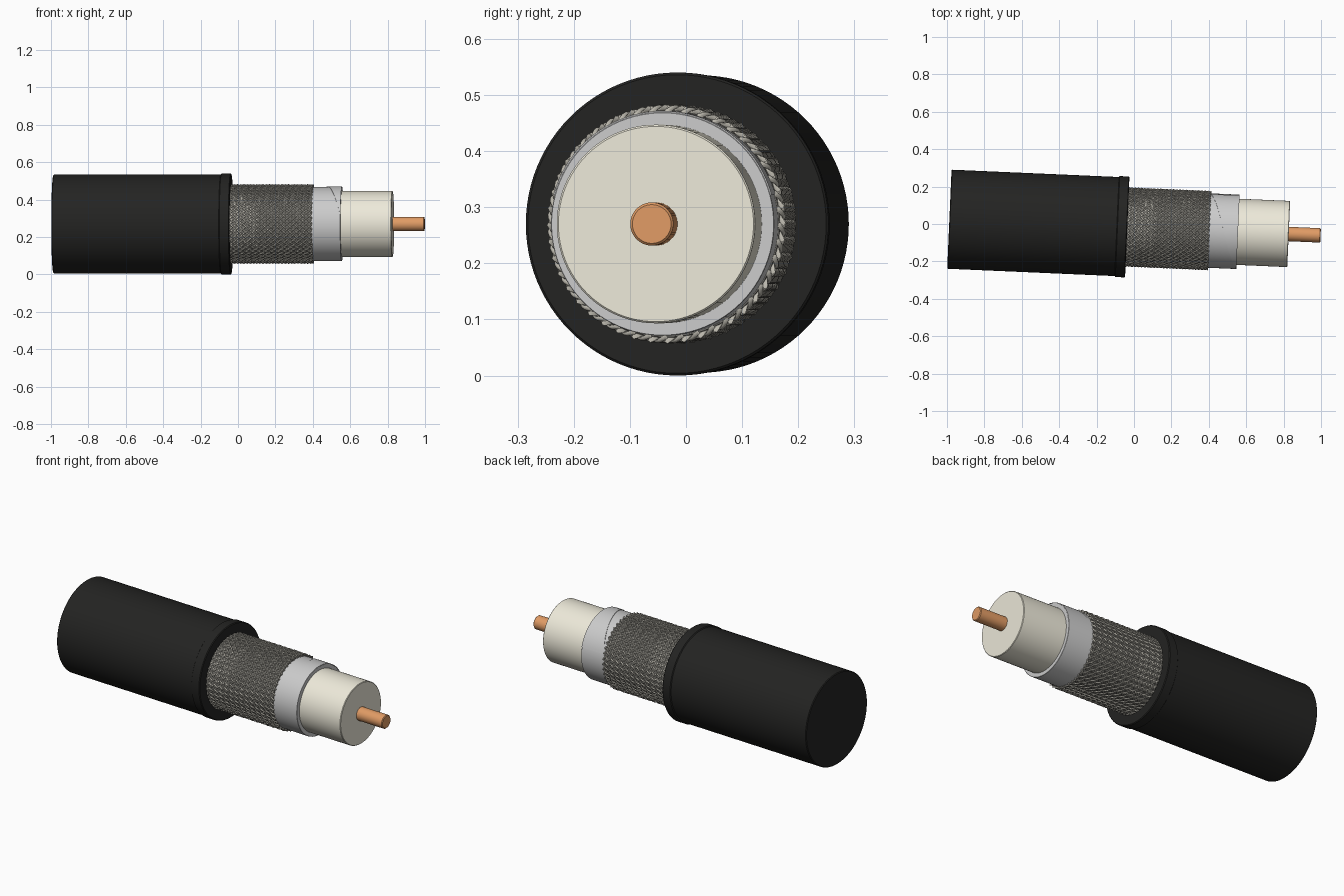
import bpy, bmesh, math
from mathutils import Matrix, Vector

if "Cube" in bpy.data.objects:
    bpy.data.objects.remove(bpy.data.objects["Cube"])

# Cable axis: along x, yawed slightly, lying on the ground
PLACE = Matrix.Translation((0, -0.0175, 0.27)) @ Matrix.Rotation(math.radians(-2.5), 4, 'Z')


def material(name, rgb):
    m = bpy.data.materials.new(name)
    m.diffuse_color = (*rgb, 1)
    m.use_nodes = True
    m.node_tree.nodes["Principled BSDF"].inputs["Base Color"].default_value = m.diffuse_color
    return m


BLACK = material("black_rubber", (0.017, 0.017, 0.016))
STEEL = material("braid_metal", (0.50, 0.48, 0.42))
DARK = material("braid_shadow", (0.16, 0.155, 0.14))
FOIL = material("foil_silver", (0.70, 0.71, 0.70))
CREAM = material("cream_plastic", (0.85, 0.82, 0.70))
COPPER = material("copper", (0.75, 0.33, 0.13))


def finish(name, bm, mat, angle=35):
    bmesh.ops.recalc_face_normals(bm, faces=bm.faces)
    me = bpy.data.meshes.new(name)
    bm.to_mesh(me)
    bm.free()
    me.materials.append(mat)
    ob = bpy.data.objects.new(name, me)
    bpy.context.collection.objects.link(ob)
    ob.matrix_world = PLACE
    bpy.ops.object.select_all(action='DESELECT')
    ob.select_set(True)
    bpy.context.view_layer.objects.active = ob
    bpy.ops.object.shade_smooth_by_angle(angle=math.radians(angle))
    return ob


def lathe(name, profile, mat, n=96):
    """Revolve (x, radius) points about the cable axis."""
    bm = bmesh.new()
    vs = [bm.verts.new((x, 0, r)) for x, r in profile]
    es = [bm.edges.new(p) for p in zip(vs, vs[1:])]
    bmesh.ops.spin(bm, geom=vs + es, cent=(0, 0, 0), axis=(1, 0, 0),
                   angle=math.tau, steps=n, use_duplicate=False)
    bmesh.ops.remove_doubles(bm, verts=bm.verts, dist=1e-5)
    return finish(name, bm, mat)


def rod(name, x0, x1, r, c, mat, n=96):
    """Solid cylinder with a small chamfer c on the exposed end."""
    return lathe(name, [(x0, 0), (x0, r), (x1 - c, r), (x1, r - c), (x1, 0)], mat, n)


# Outer jacket with a slightly raised lip at the stripped end
lathe("outer_jacket", [(-0.988, 0), (-0.988, 0.261), (-0.984, 0.265), (-0.092, 0.265),
                       (-0.088, 0.27), (-0.040, 0.27), (-0.036, 0.266),
                       (-0.036, 0.211), (-0.09, 0.211)], BLACK)

# Inner layers, each stripped further along
rod("braid_base", -0.10, 0.40, 0.2025, 0.001, DARK)
rod("foil_shield", 0.36, 0.556, 0.199, 0.001, FOIL)
rod("dielectric_core", 0.50, 0.828, 0.177, 0.003, CREAM)
rod("centre_conductor", 0.78, 0.9985, 0.0385, 0.004, COPPER, 48)

# Foil overlap: thin wrapped flap whose free edge spirals along the shield
bm = bmesh.new()
rows = []
for k in range(49):
    a = math.radians(-75 + 150 * k / 48)          # 0 = top of cable
    edge = 0.405 + 0.15 * (1 - k / 48)
    dy, dz = -math.sin(-a), math.cos(a)
    rows.append([bm.verts.new((x, dy * r, dz * r))
                 for x, r in ((edge, 0.199), (edge, 0.2015), (0.5565, 0.2015), (0.5565, 0.199))])
for a, b in zip(rows, rows[1:]):
    for i in range(3):
        bm.faces.new((a[i], a[i + 1], b[i + 1], b[i]))
finish("foil_overlap", bm, FOIL)

# Woven braid: two counter-wound sets of wires passing over and under
N, PITCH, X0, X1, SEG, WIRE = 44, 1.5, -0.07, 0.405, 56, 0.0052
bm = bmesh.new()
for direction in (1, -1):
    for i in range(N):
        prev = None
        for k in range(SEG + 1):
            x = X0 + (X1 - X0) * k / SEG
            turn = math.tau * (x - X0) / PITCH
            a = math.tau * i / N + direction * turn
            r = 0.2055 + direction * 0.0038 * math.cos(N * turn)
            out = Vector((0, math.sin(a), math.cos(a)))
            around = Vector((0, math.cos(a), -math.sin(a)))
            ring = [bm.verts.new(Vector((x, 0, 0)) + out * (r + WIRE * 0.8 * math.sin(t))
                                 + around * WIRE * math.cos(t))
                    for t in (j * math.tau / 5 + math.pi / 2 for j in range(5))]
            if prev:
                for j in range(5):
                    bm.faces.new((prev[j], prev[j - 1], ring[j - 1], ring[j]))
            else:
                bm.faces.new(ring)
            prev = ring
        bm.faces.new(prev[::-1])
finish("woven_braid", bm, STEEL, 80)
